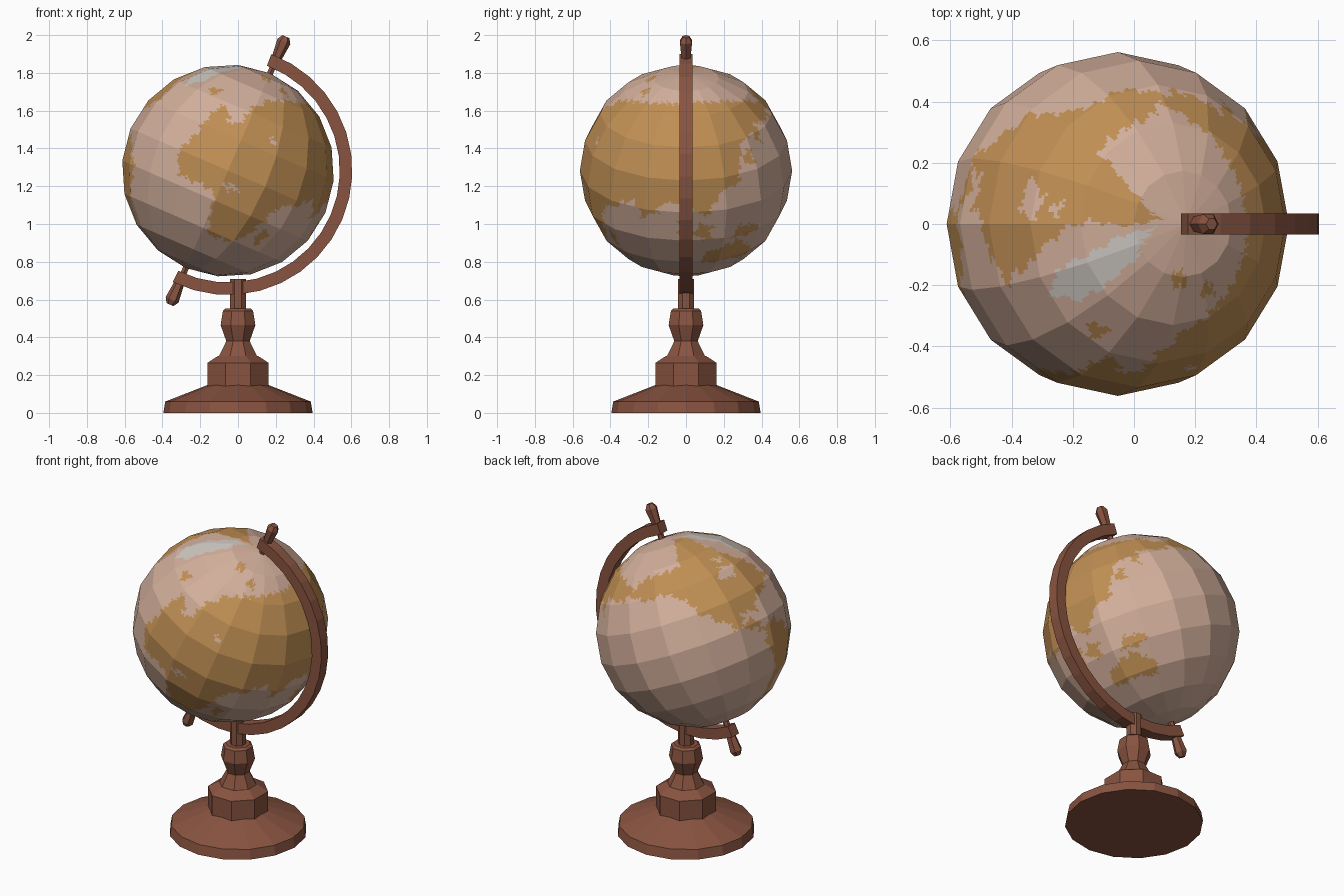
import bpy, bmesh, math
from mathutils import Vector, Matrix

if "Cube" in bpy.data.objects:
    bpy.data.objects.remove(bpy.data.objects["Cube"])

TILT = math.radians(23.4)
CENTRE = Vector((-0.053, 0, 1.2825))
R = 0.562


def material(name, rgb):
    m = bpy.data.materials.new(name)
    m.diffuse_color = (*rgb, 1)
    m.use_nodes = True
    m.node_tree.nodes["Principled BSDF"].inputs["Base Color"].default_value = m.diffuse_color
    return m


WOOD = material("red brown wood", (0.25, 0.088, 0.052))
SEA = material("pale sea", (0.65, 0.43, 0.33))
LAND = material("ochre land", (0.53, 0.275, 0.088))
ICE = material("pale ice", (0.61, 0.57, 0.53))


def add_object(name, bm, mats):
    bmesh.ops.recalc_face_normals(bm, faces=bm.faces)
    me = bpy.data.meshes.new(name)
    bm.to_mesh(me)
    bm.free()
    for m in mats:
        me.materials.append(m)
    ob = bpy.data.objects.new(name, me)
    bpy.context.collection.objects.link(ob)
    return ob


def lathe(name, profile, sides, flat=True):
    """Capped faceted turning of (half width, height) points about z."""
    bm = bmesh.new()
    phase = math.pi / sides if flat else 0
    k = 1 / math.cos(math.pi / sides) if flat else 1
    rings = []
    for r, z in profile:
        rings.append([bm.verts.new((r * k * math.cos(phase + 2 * math.pi * i / sides),
                                    r * k * math.sin(phase + 2 * math.pi * i / sides), z))
                      for i in range(sides)])
    for a, b in zip(rings, rings[1:]):
        for i in range(sides):
            j = (i + 1) % sides
            bm.faces.new((a[i], a[j], b[j], b[i]))
    bm.faces.new(rings[0])
    bm.faces.new(rings[-1])
    return add_object(name, bm, [WOOD])


# Stand
lathe("base", [(0.395, 0), (0.385, 0.06), (0.16, 0.148)], 16, flat=False)
lathe("drum", [(0.162, 0.14), (0.162, 0.265), (0.105, 0.302)], 8)
lathe("baluster", [(0.103, 0.295), (0.062, 0.38), (0.092, 0.465), (0.08, 0.54), (0.066, 0.553)], 8)
lathe("neck", [(0.042, 0.54), (0.042, 0.71)], 8)

# Meridian arm: a square section spun a little over half a turn
bm = bmesh.new()
start = TILT - math.radians(3)
corners = []
for r, y in ((0.592, -0.034), (0.658, -0.034), (0.658, 0.034), (0.592, 0.034)):
    corners.append(bm.verts.new((r * math.sin(start), y, r * math.cos(start))))
face = bm.faces.new(corners)
bmesh.ops.spin(bm, geom=[face] + list(face.edges) + corners, cent=(0, 0, 0), axis=(0, 1, 0),
               angle=math.radians(186), steps=18, use_duplicate=False)
add_object("meridian_arm", bm, [WOOD]).location = CENTRE

# Axle and the two end knobs
axle = lathe("axle", [(0.016, -0.67), (0.016, 0.67)], 6)
axle.location, axle.rotation_euler = CENTRE, (0, TILT, 0)
for name, turn in (("top_knob", 0), ("bottom_knob", math.pi)):
    knob = lathe(name, [(0.027, 0.65), (0.037, 0.745), (0.02, 0.773)], 6, flat=False)
    knob.location, knob.rotation_euler = CENTRE, (0, TILT + turn, 0)

# Coast outlines, (longitude, latitude) in degrees, longitude 0 facing front
OLD_WORLD = [(-31, -3), (-25, 14), (-23, 31), (-16, 34), (-11, 24), (-3, 31), (-2, 40), (9, 51),
             (30, 57), (60, 62), (100, 65), (136, 61), (165, 53), (184, 44), (172, 37), (150, 41),
             (147, 30), (140, 38), (128, 33), (122, 14), (109, 10), (105, 0), (97, -3), (92, 6),
             (80, 5), (66, -6), (60, 4), (50, -1), (36, -8), (28, -31), (20, -38), (5, -40),
             (1, -27), (-3, -13), (-24, -13)]
NORTH_AMERICA = [(-180, 44), (-165, 51), (-134, 51), (-122, 70), (-100, 82), (-88, 72), (-92, 56),
                 (-84, 44), (-76, 36), (-68, 22), (-80, 15), (-92, 13), (-96, 5), (-108, 10),
                 (-108, 2), (-101, 4), (-94, -6), (-112, 0), (-131, 17), (-138, 28), (-149, 36),
                 (-166, 35), (-180, 40)]
SOUTH_AMERICA = [(-94, -6), (-85, -2), (-75, -8), (-62, -18), (-66, -32), (-76, -42), (-82, -58),
                 (-89, -55), (-86, -30), (-95, -17)]
AUSTRALIA = [(100, -32), (113, -25), (124, -23), (130, -28), (138, -34), (134, -42), (118, -38),
             (103, -40)]
GREENLAND = [(-58, 36), (-51, 45), (-50, 58), (-55, 70), (-85, 80), (-80, 70), (-72, 55), (-68, 42)]
# Islands and lakes as ellipses: longitude, latitude, half widths
ISLANDS = [(-33, 41, 5, 3), (-3, 71, 9, 3), (26, 64.5, 7, 2.5), (38, -27, 3, 6), (100, -13, 5, 5),
           (89, -12, 3, 6), (126, -17, 9, 3.5), (132, 25, 3, 5)]
LAKES = [(19, 26, 2.5, 1.5), (5, -8, 6, 1.5), (-100, 35, 8, 4), (-98, 45, 4, 2)]


def in_polygon(x, y, pts):
    inside = False
    for (x1, y1), (x2, y2) in zip(pts, pts[1:] + pts[:1]):
        if (y1 > y) != (y2 > y) and x < (x2 - x1) * (y - y1) / (y2 - y1) + x1:
            inside = not inside
    return inside


def in_ellipses(x, y, items):
    return any(((x - a) / c) ** 2 + ((y - b) / d) ** 2 < 1 for a, b, c, d in items)


def region(p):
    lat = math.degrees(math.asin(p.normalized().z))
    lon = math.degrees(math.atan2(p.x, -p.y))
    # small ripple so the coasts look hand drawn
    lon += 1.3 * math.sin(lat * 0.8) + 0.8 * math.sin(lat * 1.9 + 1)
    lat += 1.2 * math.sin(lon * 0.7) + 0.7 * math.sin(lon * 1.7 + 2)
    if in_polygon(lon, lat, GREENLAND):
        return 2
    if in_ellipses(lon, lat, LAKES):
        return 0
    if in_ellipses(lon, lat, ISLANDS):
        return 1
    east = lon + 360 if lon < -170 else lon
    if in_polygon(east, lat, OLD_WORLD):
        return 1
    return int(any(in_polygon(lon, lat, c) for c in (NORTH_AMERICA, SOUTH_AMERICA, AUSTRALIA)))


# Globe: coarse sphere, its flat facets cut into a fine grid for the map
bm = bmesh.new()
bmesh.ops.create_uvsphere(bm, u_segments=16, v_segments=10, radius=R)
bmesh.ops.subdivide_edges(bm, edges=bm.edges[:], cuts=15, use_grid_fill=True)
for f in bm.faces:
    f.material_index = region(f.calc_center_median())
globe = add_object("globe", bm, [SEA, LAND, ICE])
globe.location, globe.rotation_euler = CENTRE, (0, TILT, 0)
